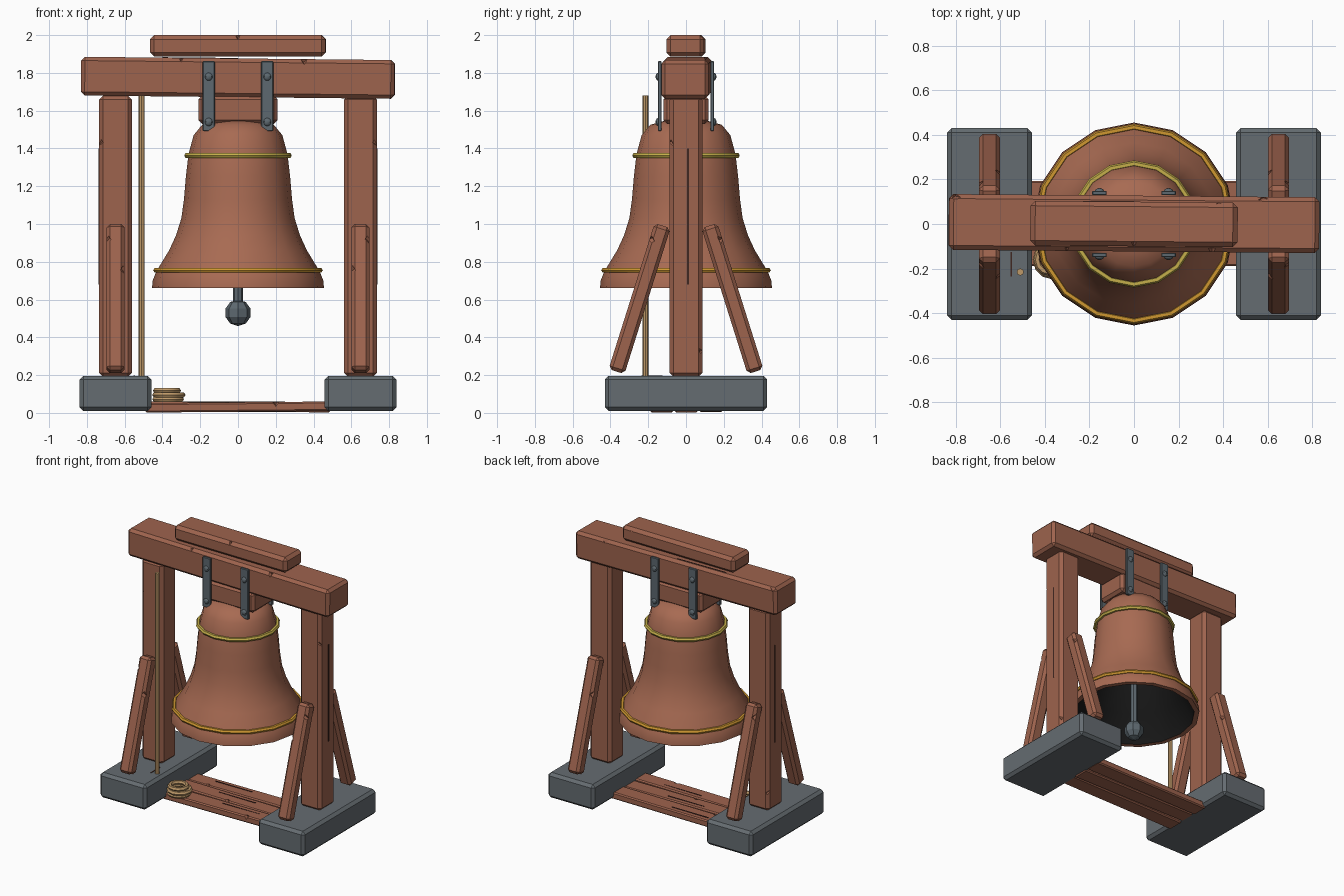
import bpy, bmesh, math
from mathutils import Vector

if "Cube" in bpy.data.objects:
    bpy.data.objects.remove(bpy.data.objects["Cube"], do_unlink=True)


def material(name, rgb):
    m = bpy.data.materials.new(name)
    m.use_nodes = True
    m.diffuse_color = (*rgb, 1)
    m.node_tree.nodes["Principled BSDF"].inputs["Base Color"].default_value = (*rgb, 1)
    return m


WOOD = material("brown wood", (0.34, 0.125, 0.075))
COPPER = material("copper", (0.39, 0.145, 0.085))
STONE = material("grey stone", (0.13, 0.15, 0.165))
IRON = material("dark iron", (0.11, 0.14, 0.16))
GOLD = material("pale gold", (0.56, 0.43, 0.07))
AMBER = material("amber gold", (0.62, 0.31, 0.03))
ROPE = material("rope tan", (0.52, 0.32, 0.14))
DARK = material("dark hollow", (0.008, 0.008, 0.008))
CRACK = material("wood crack", (0.05, 0.02, 0.015))


def finish(name, mat, smooth=False):
    ob = bpy.context.object
    ob.name = name
    ob.data.materials.append(mat)
    if smooth:
        bpy.ops.object.shade_smooth_by_angle(angle=math.radians(40))
    return ob


def apply_mods(ob):
    bpy.ops.object.select_all(action='DESELECT')
    ob.select_set(True)
    bpy.context.view_layer.objects.active = ob
    for m in list(ob.modifiers):
        bpy.ops.object.modifier_apply(modifier=m.name)


def box(name, loc, size, mat, bevel=0.0, rot=(0, 0, 0), notches=()):
    """Chamfered block; notches are small chips cut out of its edges."""
    bpy.ops.mesh.primitive_cube_add(size=1, location=loc, rotation=[math.radians(a) for a in rot])
    ob = finish(name, mat)
    ob.scale = size
    bpy.ops.object.transform_apply(location=False, rotation=False, scale=True)
    if bevel:
        mod = ob.modifiers.new("chamfer", 'BEVEL')
        mod.width = bevel
        mod.segments = 1
        apply_mods(ob)
    for p in notches:
        bpy.ops.mesh.primitive_cube_add(size=0.032, location=p, rotation=(0.6, 0.7, 0.5))
        cutter = bpy.context.object
        mod = ob.modifiers.new("chip", 'BOOLEAN')
        mod.operation = 'DIFFERENCE'
        mod.object = cutter
        apply_mods(ob)
        bpy.data.objects.remove(cutter, do_unlink=True)
    return ob


def rod(name, a, b, radius, mat, sides=8):
    a, b = Vector(a), Vector(b)
    bpy.ops.mesh.primitive_cylinder_add(vertices=sides, radius=radius, depth=(b - a).length,
                                        location=(a + b) / 2)
    ob = finish(name, mat)
    ob.rotation_euler = (b - a).to_track_quat('Z', 'Y').to_euler()
    return ob


def ring(name, loc, major, minor, mat, sides=16):
    bpy.ops.mesh.primitive_torus_add(location=loc, major_radius=major, minor_radius=minor,
                                     major_segments=sides, minor_segments=6)
    return finish(name, mat, True)


def lathe(name, profile, mats, rule, sides=16):
    """Revolve an (r, z) profile; rule(segment index) gives the material slot."""
    bm = bmesh.new()
    rows = []
    for r, z in profile:
        rows.append([bm.verts.new((r * math.cos(t), r * math.sin(t), z))
                     for t in (2 * math.pi * i / sides for i in range(sides))])
    for k in range(len(rows) - 1):
        for i in range(sides):
            j = (i + 1) % sides
            f = bm.faces.new((rows[k][i], rows[k][j], rows[k + 1][j], rows[k + 1][i]))
            f.material_index = rule(k)
    bm.faces.new(rows[-1])
    bm.faces.new(rows[0][::-1]).material_index = rule(0)
    bmesh.ops.recalc_face_normals(bm, faces=bm.faces)
    me = bpy.data.meshes.new(name)
    bm.to_mesh(me)
    bm.free()
    ob = bpy.data.objects.new(name, me)
    bpy.context.collection.objects.link(ob)
    for m in mats:
        me.materials.append(m)
    apply_mods(ob)
    bpy.ops.object.shade_smooth_by_angle(angle=math.radians(40))
    return ob


# Stone footings, posts and braces, one set per side
for side, s in (("right", -1), ("left", 1)):
    box(side + "_footing", (s * 0.648, 0, 0.103), (0.38, 0.86, 0.186), STONE, 0.02)
    box(side + "_post", (s * 0.648, 0, 0.935), (0.175, 0.175, 1.49), WOOD, 0.022,
        notches=[(s * 0.735, -0.088, 1.43), (s * 0.735, 0.088, 0.33)])
    box(side + "_post_crack", (s * 0.735, 0.01, 1.04), (0.006, 0.01, 0.72), CRACK)
    for end, e in (("front", -1), ("back", 1)):
        box(f"{side}_{end}_brace", (s * 0.648, e * 0.246, 0.605), (0.095, 0.088, 0.81), WOOD, 0.018,
            (e * 17.5, 0, 0), [(s * 0.695, e * 0.19, 0.92), (s * 0.6, e * 0.235, 0.76)])
box("footing_crack", (-0.55, -0.18, 0.196), (0.008, 0.11, 0.004), CRACK)

# Head beam, cap and yoke
box("head_beam", (0, 0.002, 1.774), (1.66, 0.25, 0.205), WOOD, 0.02, (0, 0.6, -0.5),
    [(-0.8, 0.13, 1.885), (0.58, 0.122, 1.87), (0.35, -0.125, 1.87), (-0.3, -0.125, 1.88)])
box("beam_cap", (0, 0, 1.943), (0.93, 0.2, 0.113), WOOD, 0.022, (0, 0, -0.5),
    [(0, -0.1, 2.0), (0.38, 0.1, 2.0)])
box("yoke", (0, 0, 1.605), (0.42, 0.24, 0.15), WOOD, 0.02)
box("beam_crack", (-0.2, 0.1, 1.878), (0.4, 0.008, 0.006), CRACK, 0, (0, 0.6, 0))

# Iron straps and bolts
for s in (-1, 1):
    for e in (-1, 1):
        label = ("left" if s > 0 else "right") + ("_back" if e > 0 else "_front")
        box(label + "_strap", (s * 0.155, e * 0.139, 1.677), (0.065, 0.02, 0.37), IRON, 0.004)
        for n, z in (("upper", 1.78), ("lower", 1.54)):
            bpy.ops.mesh.primitive_uv_sphere_add(segments=8, ring_count=6, radius=0.022,
                                                 location=(s * 0.155, e * 0.146, z))
            finish(f"{label}_{n}_bolt", IRON, True).scale.y = 0.7

# Bell: hollow inside, then lip, then outer wall up to the crown
inner = [(0.15, 1.47), (0.22, 1.38), (0.25, 1.15), (0.28, 1.0), (0.34, 0.85), (0.41, 0.72), (0.42, 0.66)]
outer = [(0.455, 0.66), (0.452, 0.70), (0.432, 0.75), (0.365, 0.86), (0.328, 0.94), (0.3, 1.03),
         (0.286, 1.13), (0.276, 1.25), (0.262, 1.37), (0.235, 1.47), (0.19, 1.525), (0.1, 1.55)]
lathe("bell", inner + outer, [COPPER, DARK], lambda k: 1 if k < len(inner) - 1 else 0)
ring("upper_band", (0, 0, 1.363), 0.27, 0.015, GOLD)
ring("lower_band", (0, 0, 0.755), 0.434, 0.015, AMBER)

# Clapper
rod("clapper_rod", (0, 0, 0.57), (0, 0, 1.48), 0.026, IRON)
bpy.ops.mesh.primitive_uv_sphere_add(segments=8, ring_count=5, radius=0.07, location=(0, 0, 0.53))
finish("clapper_ball", IRON)

# Pull rope and its coil
rod("pull_rope", (-0.51, -0.215, 0.19), (-0.51, -0.215, 1.68), 0.016, ROPE)
for i, (r, dx) in enumerate(((0.068, 0), (0.072, 0.004), (0.058, -0.006))):
    ring(f"rope_coil_{i + 1}", (-0.37 + dx, -0.16, 0.072 + i * 0.023), r, 0.016, ROPE, 12)

# Floor planks between the footings
for i, y in enumerate((-0.128, 0.002, 0.132)):
    box(f"floor_plank_{i + 1}", (0, y, 0.031), (0.98, 0.122, 0.05), WOOD, 0.008,
        (0, (-0.5, 0.4, -0.3)[i], 0), [(0.2 - 0.25 * i, y - 0.061, 0.06)])
    box(f"plank_crack_{i + 1}", (0.1 - 0.12 * i, y + 0.02, 0.056), (0.3, 0.006, 0.006), CRACK)
